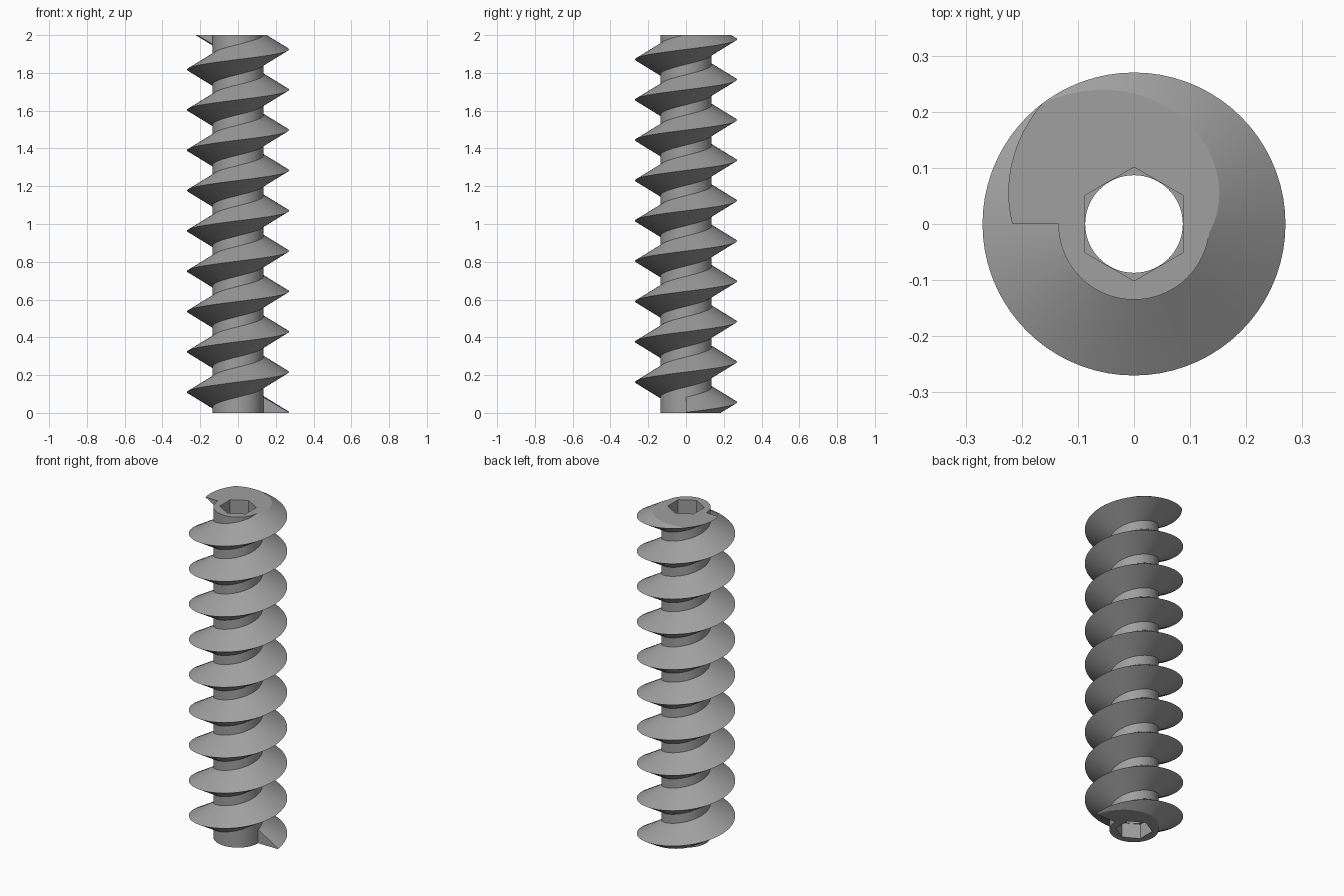
import bpy, bmesh, math

if "Cube" in bpy.data.objects:
    bpy.data.objects.remove(bpy.data.objects["Cube"])

SEG = 72                      # segments per turn
CORE_R, PEAK_R = 0.135, 0.27
HEX_A, BORE_R = 0.0877, 0.087  # hex apothem, bore radius
PITCH, HALF = 0.2135, 0.08    # thread pitch, half height at its root
TURNS, HEIGHT = 9.5, 2.0
SOCKET = 0.09                 # hex socket depth

metal = bpy.data.materials.new("grey_metal")
metal.diffuse_color = (0.35, 0.35, 0.35, 1)
metal.use_nodes = True
metal.node_tree.nodes["Principled BSDF"].inputs["Base Color"].default_value = metal.diffuse_color


def finish(bm, name):
    bmesh.ops.recalc_face_normals(bm, faces=bm.faces[:])
    mesh = bpy.data.meshes.new(name)
    bm.to_mesh(mesh)
    bm.free()
    mesh.materials.append(metal)
    obj = bpy.data.objects.new(name, mesh)
    bpy.context.collection.objects.link(obj)
    bpy.ops.object.select_all(action='DESELECT')
    bpy.context.view_layer.objects.active = obj
    obj.select_set(True)
    bpy.ops.object.shade_smooth_by_angle(angle=math.radians(30))


def round_r(r):
    return lambda a: r


def hex_r(a):
    # flat sides face +x and -x
    sixth = math.pi / 3
    return HEX_A / math.cos((a + sixth / 2) % sixth - sixth / 2)


# core: tube with a round bore and a hex socket in each end
rings = [(round_r(CORE_R), 0), (round_r(CORE_R), HEIGHT),
         (hex_r, HEIGHT), (hex_r, HEIGHT - SOCKET),
         (round_r(BORE_R), HEIGHT - SOCKET), (round_r(BORE_R), SOCKET),
         (hex_r, SOCKET), (hex_r, 0)]
bm = bmesh.new()
loops = []
for radius, z in rings:
    loop = []
    for i in range(SEG):
        a = math.tau * i / SEG
        r = radius(a)
        loop.append(bm.verts.new((r * math.cos(a), r * math.sin(a), z)))
    loops.append(loop)
for k, low in enumerate(loops):
    high = loops[(k + 1) % len(loops)]
    for i in range(SEG):
        j = (i + 1) % SEG
        bm.faces.new((low[i], low[j], high[j], high[i]))
finish(bm, "core")

# thread: triangular section swept up a right-handed helix
bm = bmesh.new()
rows = []
for i in range(int(TURNS * SEG) + 1):
    a = math.tau * i / SEG
    z = 0.003 + PITCH * i / SEG
    rows.append([bm.verts.new((r * math.cos(a), r * math.sin(a), z + dz))
                 for r, dz in ((CORE_R - 0.001, -HALF), (PEAK_R, 0), (CORE_R - 0.001, HALF))])
for p, q in zip(rows, rows[1:]):
    for k in range(3):
        m = (k + 1) % 3
        bm.faces.new((p[k], p[m], q[m], q[k]))
bm.faces.new(rows[0])
bm.faces.new(rows[-1])

# trim the thread flush with both ends of the core and cap the cuts
for z, up in ((0, -1), (HEIGHT, 1)):
    cut = bmesh.ops.bisect_plane(bm, geom=bm.verts[:] + bm.edges[:] + bm.faces[:], dist=1e-6,
                                 plane_co=(0, 0, z), plane_no=(0, 0, up), clear_outer=True)
    edges = [e for e in cut["geom_cut"] if isinstance(e, bmesh.types.BMEdge)]
    bmesh.ops.contextual_create(bm, geom=edges)
finish(bm, "thread")
